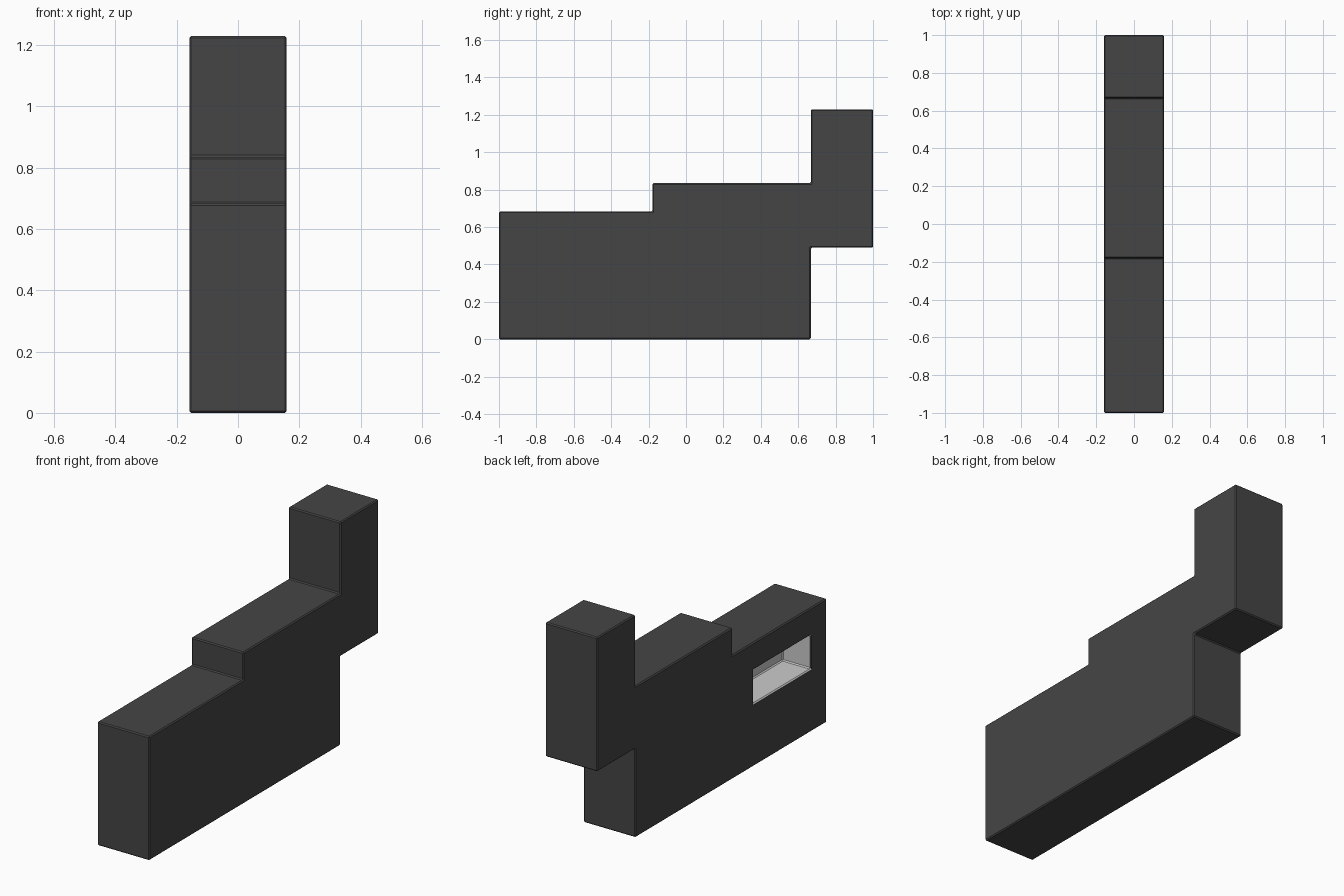
import bpy, bmesh

if "Cube" in bpy.data.objects:
    bpy.data.objects.remove(bpy.data.objects["Cube"])


def material(name, v):
    m = bpy.data.materials.new(name)
    m.diffuse_color = (v, v, v, 1)
    m.use_nodes = True
    m.node_tree.nodes["Principled BSDF"].inputs["Base Color"].default_value = m.diffuse_color
    return m


def extrude_profile(name, points, x0, x1, mat):
    # Side outline in (y, z), extruded along x
    bm = bmesh.new()
    face = bm.faces.new([bm.verts.new((x0, y, z)) for y, z in points])
    ext = bmesh.ops.extrude_face_region(bm, geom=[face])
    verts = [v for v in ext["geom"] if isinstance(v, bmesh.types.BMVert)]
    bmesh.ops.translate(bm, verts=verts, vec=(x1 - x0, 0, 0))
    bmesh.ops.recalc_face_normals(bm, faces=bm.faces)
    mesh = bpy.data.meshes.new(name)
    bm.to_mesh(mesh)
    bm.free()
    mesh.materials.append(mat)
    obj = bpy.data.objects.new(name, mesh)
    bpy.context.collection.objects.link(obj)
    return obj


dark = material("dark_shell", 0.06)
light = material("recess_lining", 0.8)

# Stepped body with raised rear block
body = extrude_profile("stepped_body", [
    (-1, 0), (0.667, 0), (0.667, 0.49), (1, 0.49), (1, 1.23),
    (0.667, 1.23), (0.667, 0.835), (-0.18, 0.835), (-0.18, 0.683), (-1, 0.683),
], -0.159, 0.159, dark)
body.data.materials.append(light)

# Rectangular pocket in the left side
cutter = extrude_profile("recess_cutter", [
    (-0.862, 0.347), (-0.364, 0.347), (-0.364, 0.532), (-0.862, 0.532),
], -0.3, 0.015, light)
cutter.hide_render = True
cutter.hide_set(True)

cut = body.modifiers.new("recess", "BOOLEAN")
cut.operation = "DIFFERENCE"
cut.solver = "EXACT"
cut.material_mode = "TRANSFER"
cut.object = cutter

# Fine chamfer on every edge
bevel = body.modifiers.new("chamfer", "BEVEL")
bevel.width = 0.006
bevel.segments = 1
bevel.limit_method = "ANGLE"
